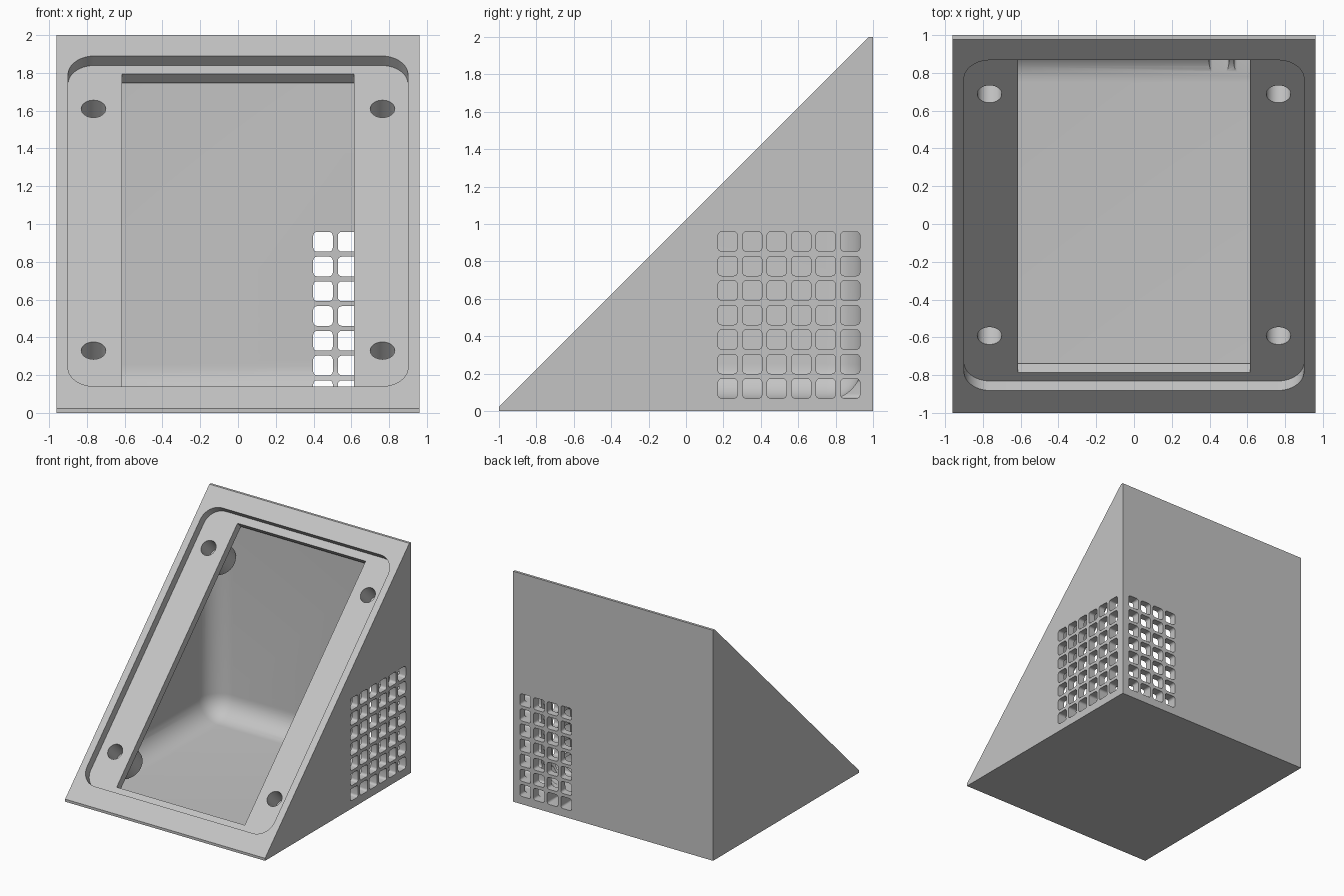
import bpy, bmesh
from math import pi, cos, sin
from mathutils import Matrix, Vector

if "Cube" in bpy.data.objects:
    bpy.data.objects.remove(bpy.data.objects["Cube"])

HALF_W, FACE_Z = 0.96, 1.022           # half width, height of sloped face at y = 0
SLOPE = Matrix.Translation((0, 0, FACE_Z)) @ Matrix.Rotation(pi / 4, 4, "X")
RECESS, LIP = 0.071, 0.066             # depth of panel recess, thickness of its lip
WALL = 0.06


def finish(bm, name):
    bmesh.ops.recalc_face_normals(bm, faces=bm.faces)
    mesh = bpy.data.meshes.new(name)
    bm.to_mesh(mesh)
    bm.free()
    obj = bpy.data.objects.new(name, mesh)
    bpy.context.collection.objects.link(obj)
    return obj


def add_prism(bm, outline, matrix, low, high):
    """Extrude a 2D outline along local z from low to high."""
    ends = [[bm.verts.new(matrix @ Vector((x, y, z))) for x, y in outline]
            for z in (low, high)]
    bm.faces.new(ends[0])
    bm.faces.new(ends[1])
    n = len(outline)
    for i in range(n):
        j = (i + 1) % n
        bm.faces.new((ends[0][i], ends[0][j], ends[1][j], ends[1][i]))


def rounded(hx, hy, r, steps, cx=0, cy=0):
    pts = []
    for k, (sx, sy) in enumerate(((1, 1), (-1, 1), (-1, -1), (1, -1))):
        for s in range(steps + 1):
            a = (k + s / steps) * pi / 2
            pts.append((cx + sx * (hx - r) + r * cos(a), cy + sy * (hy - r) + r * sin(a)))
    return pts


def circle(r, cx, cy, n=32):
    return [(cx + r * cos(2 * pi * i / n), cy + r * sin(2 * pi * i / n)) for i in range(n)]


def prisms(name, outlines, matrix, low, high):
    bm = bmesh.new()
    for outline in outlines:
        add_prism(bm, outline, matrix, low, high)
    return finish(bm, name)


def cut(target, cutter):
    mod = target.modifiers.new("cut", "BOOLEAN")
    mod.operation, mod.solver, mod.object = "DIFFERENCE", "EXACT", cutter
    bpy.context.view_layer.objects.active = target
    bpy.ops.object.modifier_apply(modifier=mod.name)
    bpy.data.objects.remove(cutter)


# Wedge body: side profile in y, z extruded along x
ALONG_X = Matrix(((0, 0, 1, 0), (1, 0, 0, 0), (0, 1, 0, 0), (0, 0, 0, 1)))
profile = [(-1, 0), (1, 0), (1, 2), (2 - FACE_Z, 2), (-1, FACE_Z - 1)]
body = prisms("sloped_housing", [profile], ALONG_X, -HALF_W, HALF_W)

# Cavity: box with filleted floor and back corners, trimmed under the lip
bm = bmesh.new()
bmesh.ops.create_cube(bm, size=1)
x_in, y_in = HALF_W - WALL, 1 - WALL
for v in bm.verts:
    v.co = (x_in if v.co.x > 0 else -x_in,
            y_in if v.co.y > 0 else -1.5,
            2.5 if v.co.z > 0 else WALL)


def filleted(edge):
    mid = (edge.verts[0].co + edge.verts[1].co) / 2
    on_floor, on_back = mid.z < WALL + 0.01, mid.y > y_in - 0.01
    on_side = abs(mid.x) > x_in - 0.01
    return (on_floor or on_back) and on_floor + on_back + on_side == 2 and mid.y > -1 and mid.z < 2


bmesh.ops.bevel(bm, geom=[e for e in bm.edges if filleted(e)], offset=0.19,
                offset_type="OFFSET", segments=10, profile=0.5, affect="EDGES")
normal = SLOPE.to_3x3() @ Vector((0, 0, 1))
under_lip = SLOPE @ Vector((0, 0, -RECESS - LIP))
bmesh.ops.bisect_plane(bm, geom=bm.verts[:] + bm.edges[:] + bm.faces[:],
                       plane_co=under_lip, plane_no=normal, clear_outer=True)
bmesh.ops.holes_fill(bm, edges=[e for e in bm.edges if e.is_boundary])
cavity = finish(bm, "cavity_cutter")

# Screw bosses stay solid inside the cavity
screws = [(sx * 0.765, sv) for sx in (-1, 1) for sv in (-0.908, 0.902)]
cut(cavity, prisms("boss_cutter", [circle(0.13, *s) for s in screws], SLOPE, -0.31, -0.05))
cut(body, cavity)

# Panel recess, window and blind screw holes on the slope
V_MID = -0.01
cut(body, prisms("recess_cutter", [rounded(0.9, 1.237, 0.14, 10, 0, V_MID)],
                 SLOPE, -RECESS, 0.2))
cut(body, prisms("window_cutter", [rounded(0.615, 1.172, 0.001, 1, 0, V_MID)],
                 SLOPE, -RECESS - LIP - 0.005, 0.1))
cut(body, prisms("screw_cutter", [circle(0.065, *s) for s in screws],
                 SLOPE, -RECESS - 0.17, 0.1))

# Vent grids through the side wall and the back wall
PITCH, CELL = 0.131, 0.052


def grid(start, columns):
    return [rounded(CELL, CELL, 0.02, 4, start + PITCH * i, 0.12 + PITCH * j)
            for i in range(columns) for j in range(7)]


ALONG_Y = Matrix(((1, 0, 0, 0), (0, 0, 1, 0), (0, 1, 0, 0), (0, 0, 0, 1)))
cut(body, prisms("side_vent_cutter", grid(0.223, 6), ALONG_X, 0.72, 1.1))
cut(body, prisms("back_vent_cutter", grid(0.45, 4), ALONG_Y, 0.74, 1.1))

# Single grey plastic
grey = bpy.data.materials.new("grey_plastic")
grey.use_nodes = True
colour = (0.55, 0.55, 0.55, 1)
grey.diffuse_color = colour
grey.node_tree.nodes["Principled BSDF"].inputs["Base Color"].default_value = colour
body.data.materials.clear()
body.data.materials.append(grey)
for p in body.data.polygons:
    p.material_index = 0

bpy.ops.object.select_all(action="DESELECT")
body.select_set(True)
bpy.context.view_layer.objects.active = body
bpy.ops.object.shade_smooth_by_angle(angle=pi / 6)
